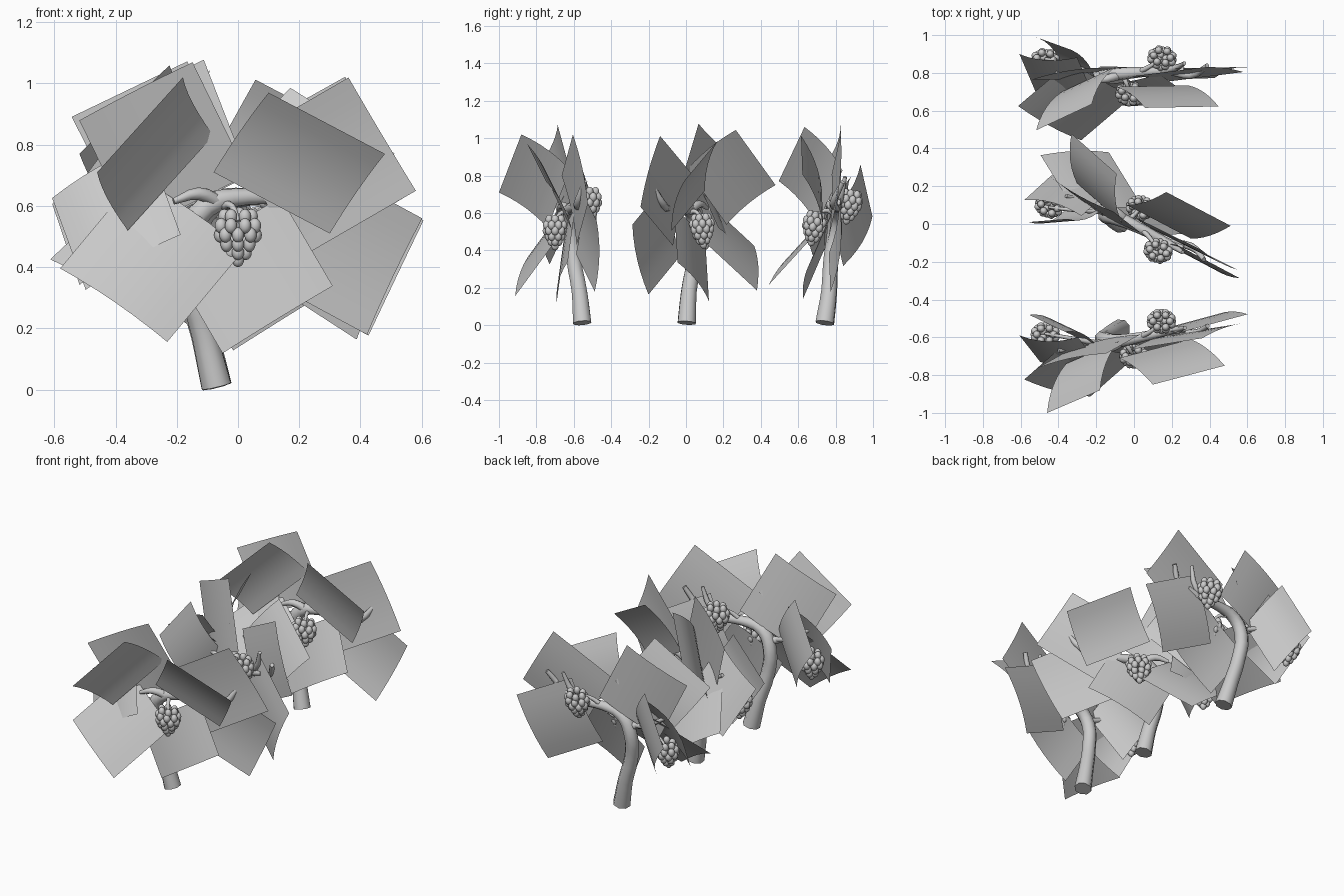
import bpy, bmesh, math
from mathutils import Vector, Matrix

if "Cube" in bpy.data.objects:
    bpy.data.objects.remove(bpy.data.objects["Cube"])

BASE = Vector((-0.07, -0.555, 0))

# leaf cards: three consecutive corners, bend height, bend across the second edge?
LEAVES = [
    ((-.46, -1.0, .71), (-.18, -.88, 1.02), (-.08, -.62, .83), .025, True),
    ((-.58, -.83, .40), (-.23, -.92, .16), (.02, -.70, .46), .02, False),
    ((-.05, -.70, .12), (.31, -.64, .34), (.14, -.60, .63), .02, False),
    ((.10, -.85, .97), (.48, -.75, .77), (.30, -.61, .51), .02, True),
    ((.36, -.60, 1.02), (.58, -.52, .65), (.20, -.58, .43), .012, False),
    ((-.52, -.76, .88), (-.15, -.68, 1.07), (.03, -.58, .70), .015, False),
    ((.60, -.47, .56), (.42, -.48, .18), (.05, -.58, .38), .02, False),
    ((-.38, -.55, .33), (-.55, -.47, .62), (-.36, -.56, .88), .03, False),
    ((-.61, -.60, .63), (-.30, -.61, .81), (-.19, -.75, .51), .03, False),
]
# wood: points with radius factor
TRUNK = [(-.07, -.555, .012, 1.0), (-.11, -.57, .18, .85), (-.155, -.60, .35, .8),
         (-.16, -.61, .50, .8), (-.10, -.62, .60, .75), (.03, -.60, .63, .55),
         (.17, -.57, .63, .45), (.27, -.56, .66, .3)]
TWIGS = [
    [(-.06, -.62, .61, 1), (-.13, -.66, .64, .8), (-.21, -.68, .615, .4)],
    [(-.13, -.62, .54, 1), (-.25, -.65, .57, .7), (-.40, -.67, .66, .4)],
    [(.20, -.57, .63, .8), (.31, -.58, .65, .8), (.39, -.54, .77, .5)],
    [(.12, -.58, .62, .8), (.22, -.56, .68, .7), (.27, -.55, .80, .4)],
    [(-.20, -.63, .56, .6), (-.36, -.60, .60, .4), (-.47, -.58, .55, .3)],
    [(.03, -.60, .63, .6), (.10, -.56, .69, .4), (.14, -.52, .70, .3)],
    [(-.05, -.62, .60, .6), (-.02, -.67, .60, .4), (0, -.70, .55, .3)],
]
CLUSTERS = [(-.47, -.585, .49), (0, -.70, .495), (.145, -.515, .645)]


def finish(bm, name):
    me = bpy.data.meshes.new(name)
    bm.to_mesh(me)
    bm.free()
    for p in me.polygons:
        p.use_smooth = True
    bpy.context.collection.objects.link(bpy.data.objects.new(name, me))


def wood(paths, depth, name, M):
    cu = bpy.data.curves.new(name, 'CURVE')
    cu.dimensions = '3D'
    cu.bevel_depth = depth
    cu.bevel_resolution = 2
    cu.resolution_u = 3
    cu.use_fill_caps = True
    for path in paths:
        sp = cu.splines.new('BEZIER')
        sp.bezier_points.add(len(path) - 1)
        for bp, (x, y, z, r) in zip(sp.bezier_points, path):
            bp.co = M @ Vector((x, y, z))
            bp.radius = r
            bp.handle_left_type = bp.handle_right_type = 'AUTO'
    bpy.context.collection.objects.link(bpy.data.objects.new(name, cu))


def leaves(M, name):
    bm = bmesh.new()
    n = 6
    for c0, c1, c2, height, across in LEAVES:
        p, q, r = Vector(c0), Vector(c1), Vector(c2)
        u, v = q - p, r - q
        nor = u.cross(v).normalized()
        if nor.z < 0:
            nor = -nor
        if across:
            u, v = v, u
        grid = []
        for i in range(n + 1):
            a = i / n
            bend = height * (4 * a * (1 - a) - (0 if across else .4))
            grid.append([bm.verts.new(M @ (p + u * a + v * b + nor * bend)) for b in (0, .5, 1)])
        for i in range(n):
            for j in range(2):
                bm.faces.new((grid[i][j], grid[i + 1][j], grid[i + 1][j + 1], grid[i][j + 1]))
    finish(bm, name)


def grapes(M, name):
    bm = bmesh.new()
    # rings of berries: height, radius, count
    rings = [(.07, .045, 6), (.04, .06, 8), (.01, .058, 8), (-.02, .043, 6),
             (-.047, .025, 4), (-.07, 0, 1), (.03, .02, 3)]
    for c in CLUSTERS:
        for k, (h, rad, cnt) in enumerate(rings):
            for i in range(cnt):
                t = 2 * math.pi * (i + .5 * (k % 2)) / cnt
                pos = Vector(c) + Vector((rad * math.cos(t), .8 * rad * math.sin(t), h))
                mat = M @ Matrix.Translation(pos) @ Matrix.Diagonal((.02, .02, .025, 1))
                bmesh.ops.create_uvsphere(bm, u_segments=12, v_segments=8, radius=1, matrix=mat)
    bmesh.ops.recalc_face_normals(bm, faces=bm.faces)
    finish(bm, name)


# three vines: base position, tilt about x, turn about z, y mirror
VINES = [('front', BASE, 0, 0, 1),
         ('middle', Vector((-.07, .005, 0)), 4.5, -15, -1),
         ('back', Vector((-.07, .74, 0)), -11, -8, 1)]
for tag, pos, tilt, turn, flip in VINES:
    M = (Matrix.Translation(pos) @ Matrix.Rotation(math.radians(tilt), 4, 'X')
         @ Matrix.Rotation(math.radians(turn), 4, 'Z')
         @ Matrix.Diagonal((1, flip, 1, 1)) @ Matrix.Translation(-BASE))
    wood([TRUNK], .052, tag + '_vine_trunk', M)
    wood(TWIGS, .026, tag + '_vine_twigs', M)
    leaves(M, tag + '_vine_leaves')
    grapes(M, tag + '_vine_grapes')
